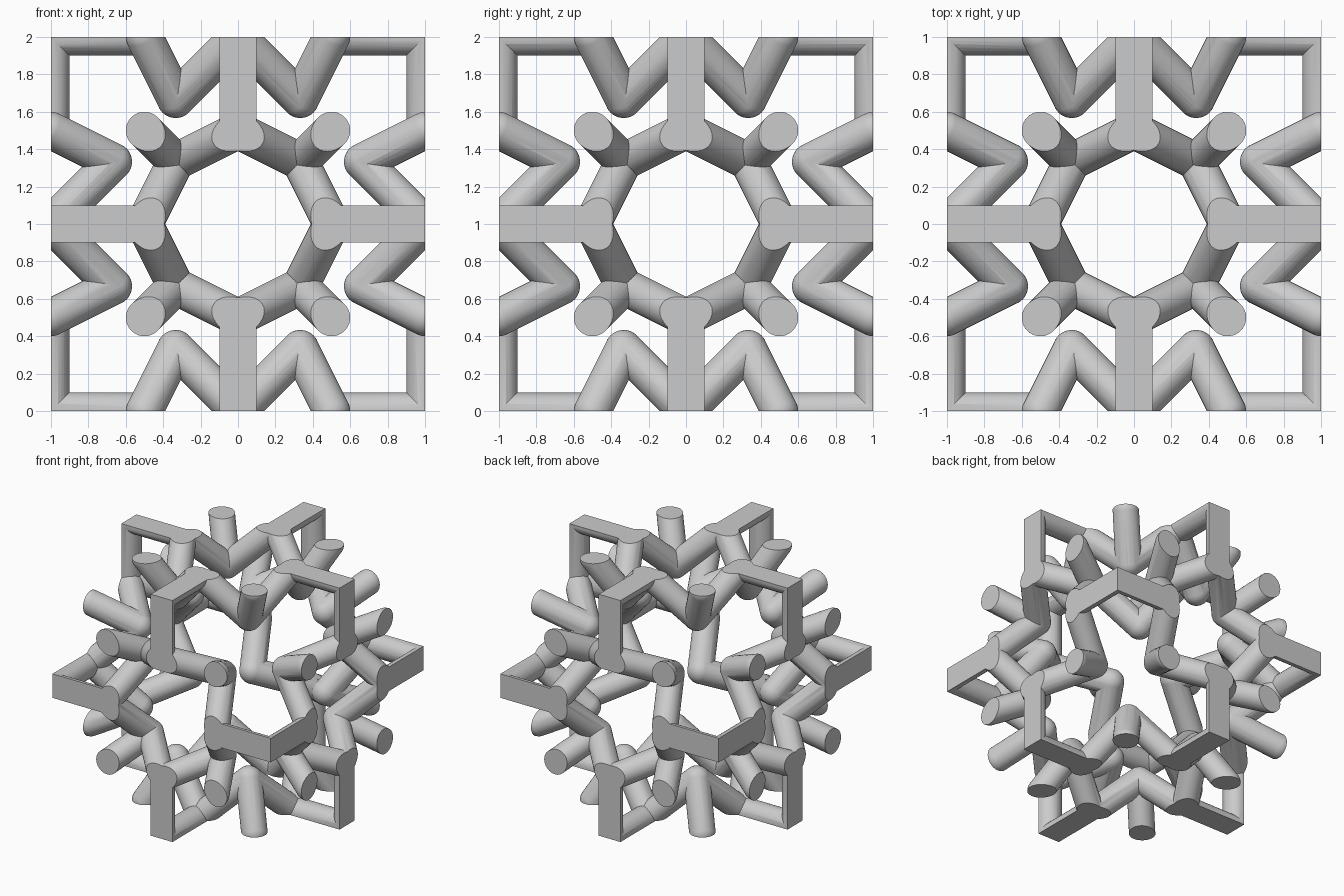
import bpy, bmesh, math
from itertools import permutations, product
from mathutils import Vector

RADIUS = 0.1
CENTRE = Vector((0, 0, 1))

if "Cube" in bpy.data.objects:
    bpy.data.objects.remove(bpy.data.objects["Cube"], do_unlink=True)

# Plain grey material
grey = bpy.data.materials.new("plain grey")
grey.use_nodes = True
colour = (0.6, 0.6, 0.6, 1)
grey.diffuse_color = colour
grey.node_tree.nodes["Principled BSDF"].inputs["Base Color"].default_value = colour


def add_object(name, bm):
    mesh = bpy.data.meshes.new(name)
    bm.to_mesh(mesh)
    bm.free()
    mesh.materials.append(grey)
    obj = bpy.data.objects.new(name, mesh)
    bpy.context.scene.collection.objects.link(obj)
    return obj


def add_strut(name, start, end):
    """Round-ended rod: a sphere pulled apart at its middle."""
    start, end = Vector(start), Vector(end)
    axis = end - start
    bm = bmesh.new()
    bmesh.ops.create_uvsphere(bm, u_segments=32, v_segments=15, radius=RADIUS)
    for v in bm.verts:
        if v.co.z > 0:
            v.co.z += axis.length
    bm.transform(axis.to_track_quat('Z', 'Y').to_matrix().to_4x4())
    bmesh.ops.translate(bm, verts=bm.verts, vec=start + CENTRE)
    return add_object(name, bm)


struts = []
for signs in product((-1, 1), repeat=3):
    for main in range(3):
        # Three-way inner joint and the rods from it to the outer face
        side = [i for i in range(3) if i != main]
        node = [s / 3 for s in signs]
        node[main] *= 2
        for zeroed in (None, *side):
            tip = [s / 2 for s in signs]
            tip[main] = signs[main]
            if zeroed is not None:
                tip[zeroed] = 0
            struts.append(add_strut("inner_strut", node, tip))

# Bars lying on the faces, meeting at the middle of each cube edge
for first, second in permutations(range(3), 2):
    for a, b in product((-1, 1), repeat=2):
        start, corner = Vector(), Vector()
        start[first], start[second] = a, b / 2
        corner[first], corner[second] = a, b
        struts.append(add_strut("face_bar", start, corner))

# Cube that trims the outside flat
bm = bmesh.new()
bmesh.ops.create_cube(bm, size=2)
bmesh.ops.translate(bm, verts=bm.verts, vec=CENTRE)
trim = add_object("trim_cube", bm)

# Fuse all rods, then trim them
lattice, *others = struts
lattice.name = "strut_lattice"
for tool in others + [trim]:
    tool.hide_render = True
    mod = lattice.modifiers.new("fuse", 'BOOLEAN')
    mod.operation = 'INTERSECT' if tool == trim else 'UNION'
    mod.solver = 'MANIFOLD'
    mod.object = tool

bpy.context.view_layer.update()
fused = bpy.data.meshes.new_from_object(
    lattice.evaluated_get(bpy.context.evaluated_depsgraph_get()))
lattice.modifiers.clear()
lattice.data = fused
for tool in others + [trim]:
    bpy.data.objects.remove(tool, do_unlink=True)

# Smooth rods with crisp cuts
fused.shade_smooth()
fused.set_sharp_from_angle(angle=math.radians(30))
